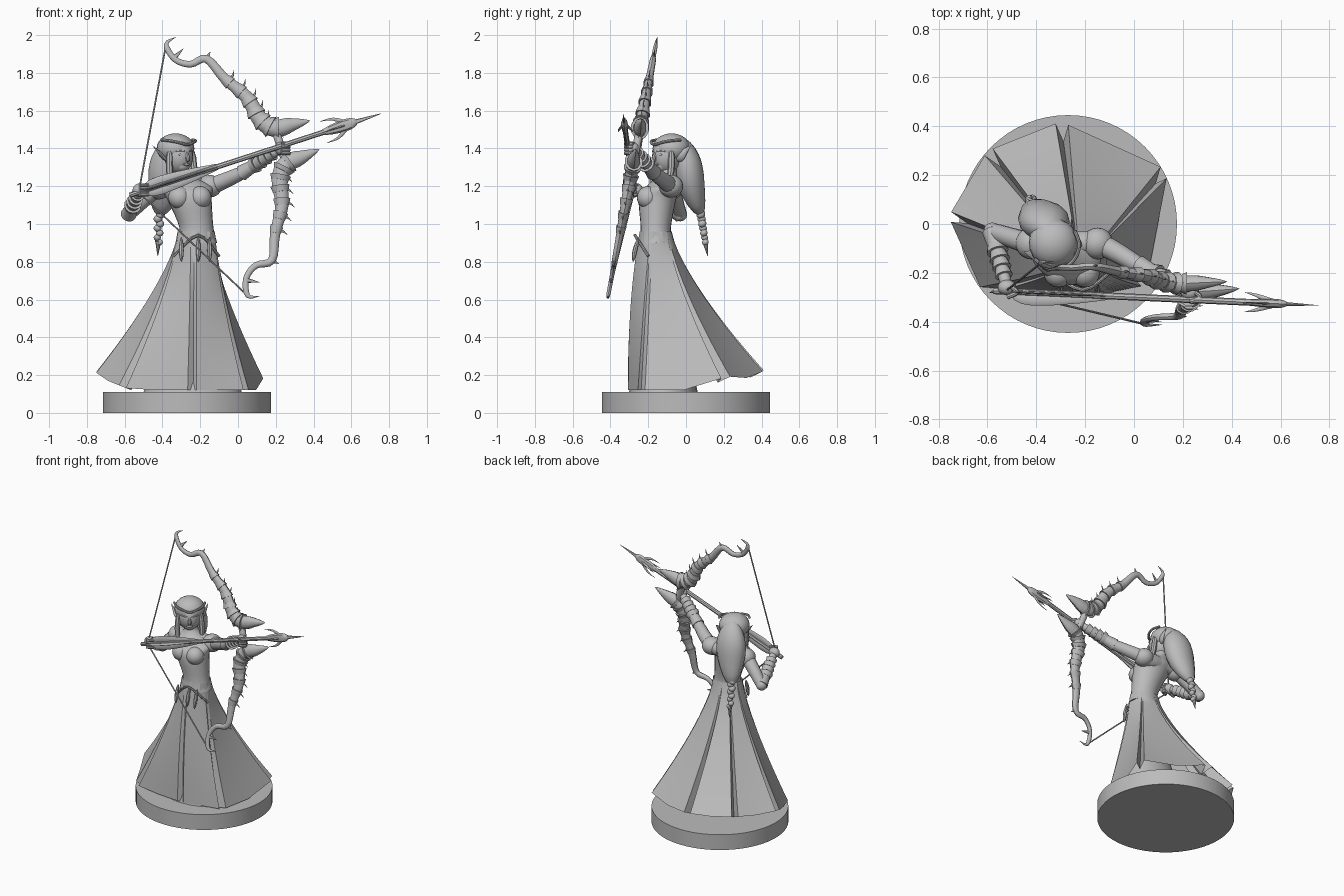
import bpy, bmesh
from math import sin, cos, pi, tau, radians
from mathutils import Vector, Matrix

if bpy.data.objects.get("Cube"):
    bpy.data.objects.remove(bpy.data.objects["Cube"])

stone = bpy.data.materials.new("grey stone")
stone.use_nodes = True
stone.diffuse_color = (.5, .5, .5, 1)
stone.node_tree.nodes["Principled BSDF"].inputs["Base Color"].default_value = stone.diffuse_color
FORWARD, SIDEWAYS, UPWARD = Vector((0, 1, 0)), Vector((1, 0, 0)), Vector((0, 0, 1))


def finish(name, bm, angle):
    bmesh.ops.recalc_face_normals(bm, faces=bm.faces)
    mesh = bpy.data.meshes.new(name)
    bm.to_mesh(mesh)
    bm.free()
    mesh.materials.append(stone)
    part = bpy.data.objects.new(name, mesh)
    bpy.context.collection.objects.link(part)
    bpy.ops.object.select_all(action='DESELECT')
    part.select_set(True)
    bpy.context.view_layer.objects.active = part
    bpy.ops.object.shade_smooth_by_angle(angle=radians(angle))


def loft(name, rings, caps=True, angle=40):
    bm = bmesh.new()
    rows = [[bm.verts.new(point) for point in ring] for ring in rings]
    count = len(rows[0])
    for low, high in zip(rows, rows[1:]):
        for i in range(count):
            j = (i + 1) % count
            bm.faces.new((low[i], low[j], high[j], high[i]))
    if caps:
        bm.faces.new(rows[0])
        bm.faces.new(rows[-1])
    finish(name, bm, angle)


def spline(points, steps=4):
    # Smooth curve through points of any dimension
    path = []
    last = len(points) - 1
    for i in range(last):
        before, start, end, after = (Vector(points[max(0, min(last, i + k))]) for k in (-1, 0, 1, 2))
        for s in range(steps):
            t = s / steps
            path.append(start + (end - before) * t / 2
                        + (before * 2 - start * 5 + end * 4 - after) * t * t / 2
                        + (start * 3 - before - end * 3 + after) * t ** 3 / 2)
    return path + [Vector(points[last])]


# Thickness rules along a tube
def even(t):
    return 1


def pointed(t):
    return 1 - t


def leaf(t):
    return sin(pi * t) ** .7 if 0 < t < 1 else 0


def drop(t):
    return min(1, t * 3 + .3, (1 - t) * 2)


def tapered(t):
    return 1 - t * .5


def tube(name, points, thick, shape=even, flat=1, axis=FORWARD, sides=8, steps=4):
    path = spline(points, steps)
    end = len(path) - 1
    rings = []
    for i, centre in enumerate(path):
        along = path[min(i + 1, end)] - path[max(i - 1, 0)]
        across = along.cross(axis).normalized()
        other = across.cross(along).normalized() * flat
        radius = max(thick * shape(i / end), .001)
        rings.append([centre + (across * cos(tau * k / sides) + other * sin(tau * k / sides)) * radius
                      for k in range(sides)])
    loft(name, rings)


def ball(name, centre, size, yaw=0, tilt=0):
    bm = bmesh.new()
    bmesh.ops.create_uvsphere(bm, u_segments=20, v_segments=12, radius=1)
    place = (Matrix.Translation(centre) @ Matrix.Rotation(yaw, 4, 'Z') @ Matrix.Rotation(tilt, 4, 'X')
             @ Matrix.Diagonal((*size, 1)))
    bmesh.ops.transform(bm, matrix=place, verts=bm.verts)
    finish(name, bm, 60)


def ellipse(x, y, z, wide, deep, count=24):
    return [(x + wide * cos(tau * i / count), y + deep * sin(tau * i / count), z) for i in range(count)]


# Base disc
loft("base_disc", [ellipse(-.27, 0, z, .446, .446, 64) for z in (0, .11)])

# Skirt: flat panels meeting in a recessed fold at each corner
WAIST = Vector((-.22, -.16))
corners = [Vector(c) for c in ((-.24, -.31), (.05, -.25), (.14, .22), (-.3, .42),
                               (-.6, .3), (-.76, .03), (-.62, -.28))]
hem = []
for i, corner in enumerate(corners):
    before, after = corners[i - 1], corners[(i + 1) % len(corners)]
    hem += [corner.lerp(before, .07), corner.lerp(WAIST, .14), corner.lerp(after, .07), corner.lerp(after, .5)]
rings = []
for step in range(15):
    t = step / 14
    ring = []
    for edge in hem:
        away = edge - WAIST
        facing = away.normalized()
        front = max(0, -facing.y)
        flare = t ** 1.35
        flare_y = flare * (1 - front) + (1 - (1 - t) ** 2.5) * front
        top = Vector((facing.x * .1, facing.y * .085))
        hem_z = .12 + max(0, away.length - .37) / 2
        ring.append((WAIST.x + top.x + (away.x - top.x) * flare,
                     WAIST.y + top.y + (away.y - top.y) * flare_y, .96 + (hem_z - .96) * t))
    rings.append(ring)
loft("skirt", rings, caps=False, angle=25)
loft("underskirt", [ellipse(-.24, -.12, z, w, w * .7) for z, w in ((.7, .08), (.4, .17), (.11, .26))])

# Bodice and neck
BODY = [(-.22, -.16, .9, .11, .09), (-.22, -.16, .98, .09, .08), (-.26, -.15, 1.14, .12, .1),
        (-.28, -.12, 1.2, .14, .09), (-.3, -.1, 1.26, .05, .05), (-.31, -.09, 1.33, .04, .04)]
loft("bodice", [ellipse(*ring) for ring in spline(BODY)])
for x in (-.31, -.2):
    ball("bust", (x, -.2, 1.14), (.06, .06, .06))

# Hip girdle with hanging drops
tube("girdle", [(-.34, -.2, .83), (-.21, -.27, .94), (-.1, -.2, .83)], .008, axis=UPWARD)
for x in (-.3, -.21, -.15):
    tube("girdle_drop", [(x, -.25, .93), (x, -.27, .86), (x, -.28, .8)], .013, leaf)

# Head parts share one turned frame
YAW = radians(35)
HEAD = Matrix.Translation((-.325, -.085, 1.375)) @ Matrix.Rotation(YAW, 4, 'Z')


def on_head(side, back, up):
    return HEAD @ Vector((side, back, up))


ball("face", on_head(0, -.02, -.015), (.075, .08, .095), YAW)
ball("jaw", on_head(0, -.05, -.065), (.04, .04, .035), YAW)
ball("hair_cap", on_head(0, .01, .025), (.1, .1, .08), YAW)
ball("lips", on_head(0, -.09, -.06), (.02, .01, .007), YAW)
tube("nose", [on_head(0, -.09, .01), on_head(0, -.105, -.03), on_head(0, -.09, -.04)], .012, leaf, axis=SIDEWAYS)
turns = [pi * (i / 6 - .5) for i in range(7)]
tube("diadem", [on_head(sin(a) * .1, -cos(a) * .1, .045 + abs(sin(a)) * .025) for a in turns],
     .008, axis=UPWARD)
for s in (-1, 1):
    ball("eye", on_head(s * .03, -.083, -.008), (.015, .008, .007), YAW)
    tube("brow", [on_head(s * .01, -.1, .01), on_head(s * .06, -.07, .01)], .006, leaf, axis=UPWARD)
    tube("pointed_ear", [on_head(s * .06, 0, -.04), on_head(s * .09, .01, -.01), on_head(s * .12, .05, .04)],
         .025, drop, .4, SIDEWAYS)
    tube("side_lock", [on_head(s * .07, -.04, .03), on_head(s * .08, -.05, -.1), on_head(s * .07, -.1, -.3)],
         .018, drop)

# Loose hair mass and braid
tube("back_hair", [(-.34, -.04, 1.46), (-.36, 0, 1.35), (-.38, .03, 1.2), (-.42, .08, 1.04)],
     .105, leaf, .75, sides=14)
BRAID_TOP, BRAID_TIP = Vector((-.415, .07, 1.1)), Vector((-.425, .115, .83))
for i in range(9):
    sway = (-1) ** i
    size = .026 - i / 1000
    ball("braid_link", BRAID_TOP.lerp(BRAID_TIP, i / 11) + SIDEWAYS * sway * .006,
         (size, size, size * .9), tilt=sway / 2)
tube("braid_tip", [BRAID_TOP.lerp(BRAID_TIP, .7), BRAID_TIP], .018, pointed)

# Arms, given by their joints
chest = Vector((-.28, -.09, 1.2))
bow_shoulder, bow_elbow, bow_hand = (Vector(j) for j in ((-.15, -.08, 1.2), (.02, -.17, 1.27), (.23, -.28, 1.4)))
draw_shoulder, draw_elbow, draw_hand = (Vector(j) for j in ((-.42, -.08, 1.19), (-.58, -.03, 1.05),
                                                            (-.52, -.26, 1.18)))
for side, shoulder, elbow, hand in (("bow", bow_shoulder, bow_elbow, bow_hand),
                                    ("draw", draw_shoulder, draw_elbow, draw_hand)):
    ball(side + "_shoulder", shoulder, (.065, .065, .06))
    ball(side + "_elbow", elbow, (.036, .036, .036))
    ball(side + "_hand", hand, (.038, .032, .035))
    tube(side + "_upper_arm", [chest, shoulder, elbow], .058, lambda t: 1 - t * .4, sides=14)
    tube(side + "_forearm", [elbow, elbow.lerp(hand, .4), hand], .042, tapered, axis=UPWARD, sides=14)
    for i in range(4):
        start, end = (elbow.lerp(hand, .25 + (i + k) / 7) for k in (0, .8))
        tube("cuff_band", [end, start], .046 - i * .003, lambda t: 1 - t * .2, axis=UPWARD, sides=12, steps=1)
        knuckle = hand + UPWARD * (i - 1.5) * .017
        tube("finger", [knuckle + SIDEWAYS * .02, knuckle + Vector((.04, -.02, 0)), knuckle - FORWARD * .04],
             .01, axis=UPWARD)


# Bow frame: ahead runs along the arrow, out runs up the bow
AHEAD = Vector((cos(radians(18)), 0, sin(radians(18))))
OUT = Vector((-AHEAD.z, 0, AHEAD.x))
GRIP = Vector((.235, 0, 1.415))


def on_bow(ahead, out):
    point = GRIP + AHEAD * ahead + OUT * out
    point.y = point.z * .19 - .53
    return point


def limb_shape(t):
    return min(1, t * 8, (1 - t) * 8) * .015 + sin(pi * t ** 3) * .032


LIMB = [(-.36, .72), (-.42, .7), (-.4, .61), (-.33, .56), (-.24, .56), (-.18, .43),
        (-.1, .3), (-.07, .17), (-.01, .1), (.08, .09), (.18, .08)]
BARBS = [(-.24, .56, .03, .03), (-.33, .56, -.07, .03), (-.4, .62, .06, .03), (-.02, .1, .04, -.06)]
nock = GRIP - AHEAD * .8 - FORWARD * .275
for s in (-1, 1):
    points = [on_bow(ahead, s * out) for ahead, out in LIMB]
    tube("bow_limb", points, 1, limb_shape, .75, sides=10)
    tube("bowstring", [points[1], nock], .0045, steps=1)
    # Overlapping scales and thorns on the thick part
    path = spline(points)
    for i in range(20, 34, 2):
        radius = limb_shape(i / (len(path) - 1))
        tube("limb_scale", [path[i + 1], path[i]], radius * 1.3, lambda t: 1 - t * .2, .8, sides=10, steps=1)
        tube("limb_thorn", [path[i], path[i] + AHEAD * .04, path[i] + AHEAD * .06 + OUT * s * .03],
             .014, pointed, .6)
    for ahead, out, reach, rise in BARBS:
        tube("limb_barb", [on_bow(ahead, s * out), on_bow(ahead + reach, s * (out + rise))], .015, pointed, .7)
tube("bow_grip", [on_bow(-.01, out) for out in (.1, .04, -.04, -.1)], .022, sides=10)


# Arrow with barbed head and fletching
def on_arrow(ahead, rise=0, side=0):
    return GRIP + AHEAD * ahead + OUT * rise + FORWARD * (side - .31 - ahead * .043)


tube("arrow_shaft", [on_arrow(-.85), on_arrow(.3)], .014)
tube("arrow_head", [on_arrow(.2), on_arrow(.35), on_arrow(.42)], .032, leaf, .6)
tube("arrow_point", [on_arrow(.36), on_arrow(.55)], .018, pointed, .6)
for s in (-1, 1):
    tube("head_barb", [on_arrow(.37), on_arrow(.3, s * .05), on_arrow(.23, s * .06)], .016, pointed, .5)
    tube("side_barb", [on_arrow(.37), on_arrow(.28, 0, s * .03), on_arrow(.23, 0, s * .04)],
         .014, pointed, .5, UPWARD)
    tube("fletching", [on_arrow(-.78), on_arrow(-.68, s * .025), on_arrow(-.3)], .024, leaf, .25)
tube("side_fletching", [on_arrow(-.78), on_arrow(-.68, 0, -.03), on_arrow(-.3)], .024, leaf, .25, UPWARD)
